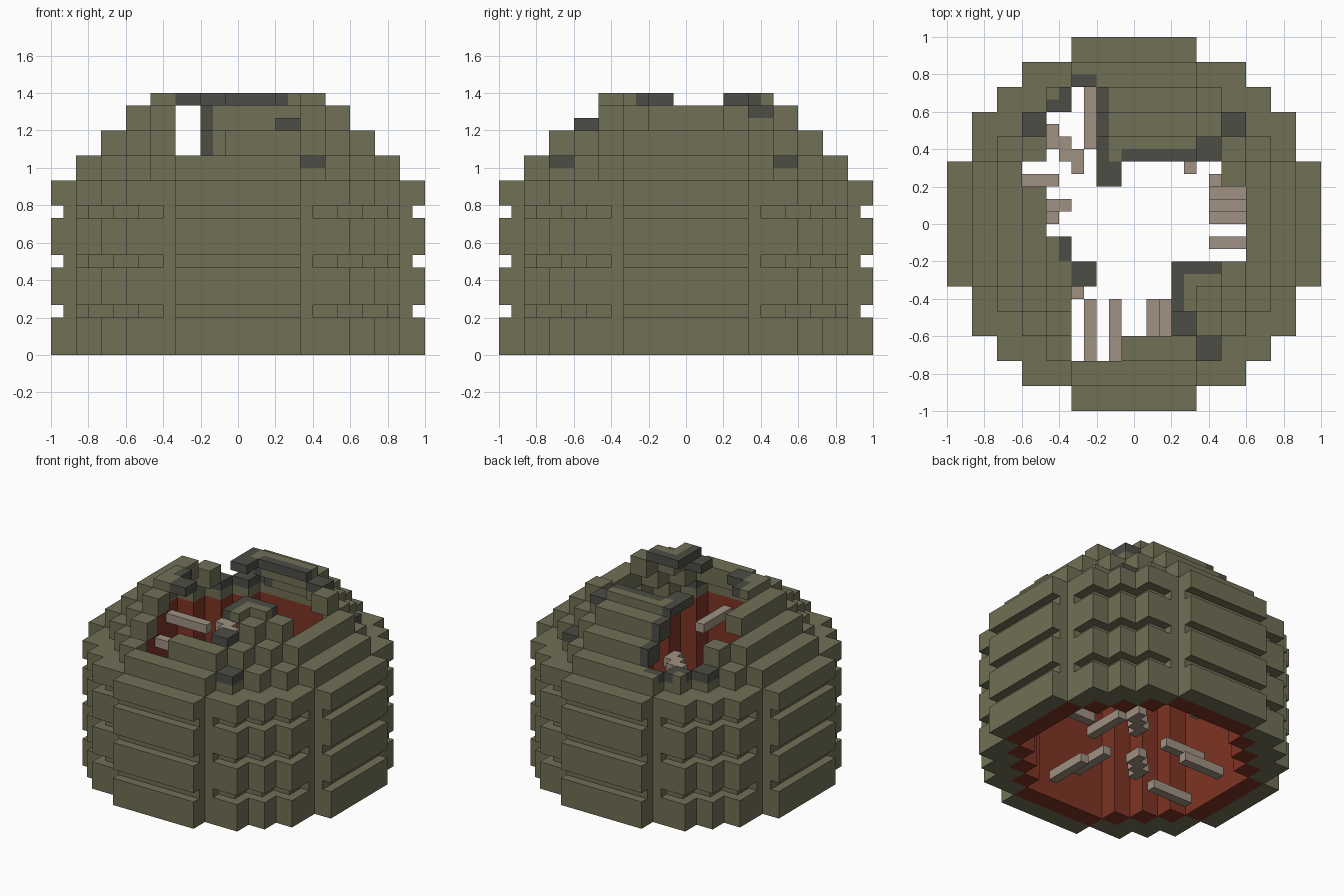
import bpy, bmesh
from mathutils import Vector

if "Cube" in bpy.data.objects:
    bpy.data.objects.remove(bpy.data.objects["Cube"], do_unlink=True)

U = 1 / 15  # size of one block unit


def material(name, rgb):
    m = bpy.data.materials.new(name)
    m.use_nodes = True
    m.diffuse_color = (*rgb, 1)
    bsdf = next(n for n in m.node_tree.nodes if n.type == 'BSDF_PRINCIPLED')
    bsdf.inputs["Base Color"].default_value = (*rgb, 1)
    bsdf.inputs["Roughness"].default_value = 0.9
    return m


OLIVE = material("olive shell", (0.165, 0.162, 0.092))
CHAR = material("charred grey", (0.075, 0.074, 0.062))
RED = material("rust red", (0.21, 0.035, 0.018))
BONE = material("pale beam", (0.35, 0.285, 0.225))


def box(x0, x1, y0, y1, z0, z1):
    return {(x, y, z) for x in range(x0, x1) for y in range(y0, y1) for z in range(z0, z1)}


def disc(steps, z0, z1):
    """Stepped round layer: a union of centred rectangles (half x, half y)."""
    cells = set()
    for hx, hy in steps:
        cells |= box(-hx, hx, -hy, hy, z0, z1)
    return cells


# Stepped outlines, named by half width
O15 = [(5, 15), (9, 13), (11, 11), (13, 9), (15, 5)]
O13 = [(5, 13), (7, 11), (9, 9), (11, 7), (13, 5)]
O11 = [(5, 11), (7, 9), (9, 7), (11, 5)]
O9 = [(5, 9), (7, 7), (9, 5)]
O7 = [(5, 7), (7, 5)]


def ring(outer, inner, z0, z1):
    return disc(outer, z0, z1) - disc(inner, z0, z1)


# Outer wall, with three horizontal grooves on the slabs and stepped corners
wall = ring(O15, O13, 0, 14)
for z in (3, 7, 11):
    layer = disc(O15, z, z + 1)
    for (x, y, _) in list(layer):
        ax, ay = abs(x + 0.5), abs(y + 0.5)
        rim = any((x + i, y + j, z) not in layer for i in (-1, 0, 1) for j in (-1, 0, 1))
        if rim and (max(ax, ay) > 14 or min(ax, ay) > 6):
            wall.discard((x, y, z))

lining = ring(O13, O11, 0, 14)

# Dome tiers, broken open
tier_1 = ring(O13, O11, 14, 16)
tier_2 = ring(O11, O9, 16, 18)
for hole in ((-5, -3, 9, 11), (-7, -5, 7, 9), (-5, -1, -11, -9)):
    tier_2 -= box(*hole, 16, 18)
tier_3 = ring(O9, O7, 18, 20)
for hole in ((-9, -7, 3, 5), (-7, -5, 5, 7), (-5, 3, -9, -7), (7, 9, -3, 3), (-5, -3, 7, 9)):
    tier_3 -= box(*hole, 18, 20)
tier_3 -= box(3, 5, -9, -7, 19, 20)
crown = set()
for piece in ((-7, -5, -5, -1), (-5, -3, -5, -3), (3, 7, -7, -3), (-3, 5, 5, 7), (-3, -1, 3, 5)):
    crown |= box(*piece, 20, 21)
crown &= disc(O7, 20, 21)

# Charred blocks along the broken edges
burnt = set()
for b in ((5, 7, -11, -9, 15, 16), (-9, -7, 7, 9, 15, 16), (7, 9, 7, 9, 15, 16),
          (-5, -3, 11, 12, 15, 16), (-6, -5, 9, 11, 15, 16), (-7, -6, 9, 10, 15, 16),
          (3, 5, -9, -7, 18, 19), (5, 7, 5, 7, 19, 20), (-3, -2, 5, 11, 16, 21),
          (-3, -1, 3, 5, 20, 21), (-1, 5, 5, 6, 20, 21), (3, 4, -7, -3, 20, 21),
          (3, 7, -4, -3, 20, 21), (-5, -3, -5, -3, 20, 21), (-6, -5, -3, -1, 20, 21)):
    burnt |= box(*b)
burnt &= tier_1 | tier_2 | tier_3 | crown

# Beams sticking inward from the walls: (position along the wall, height)
beams = set()
for y, z in ((3, 12), (1, 10), (0, 2), (-3, 5), (-5, 1)):
    beams |= box(-11, -6, y, y + 1, z, z + 1)
beams |= box(-6, -5, 1, 2, 10, 11)
for y, z in ((3, 11), (2, 4), (1, 8), (0, 2), (-2, 6)):
    beams |= box(6, 11, y, y + 1, z, z + 1)
for x, z in ((-4, 9), (-2, 4), (1, 2), (2, 12)):
    beams |= box(x, x + 1, -11, -6, z, z + 1)
for x, z in ((-4, 10), (0, 6), (3, 3)):
    beams |= box(x, x + 1, 6, 11, z, z + 1)
# Diagonal stepped beams in the corners
for sx, sy, z in ((-1, 1, 11), (-1, 1, 5), (1, 1, 8), (-1, -1, 4), (-1, -1, 9), (1, -1, 7)):
    for k in range(4, 8):
        for a, b in ((k, k), (k, k + 1)):
            beams.add((a if sx > 0 else -a - 1, b if sy > 0 else -b - 1, z))
beams -= lining

SIDES = [Vector(v) for v in ((1, 0, 0), (-1, 0, 0), (0, 1, 0), (0, -1, 0), (0, 0, 1), (0, 0, -1))]
solid = wall | lining | tier_1 | tier_2 | tier_3 | crown | beams


def build(name, cells, mat):
    """Skin a set of block cells and merge the flat faces."""
    bm = bmesh.new()
    verts = {}

    def vert(p):
        key = tuple(round(c) for c in p)
        if key not in verts:
            verts[key] = bm.verts.new(Vector(key) * U)
        return verts[key]

    for c in sorted(cells):
        mid = Vector(c) + Vector((0.5, 0.5, 0.5))
        for n in SIDES:
            if tuple(round(a + b) for a, b in zip(c, n)) in solid:
                continue
            s = Vector((n.y, n.z, n.x))
            t = n.cross(s)
            bm.faces.new([vert(mid + (n + s * i + t * j) / 2)
                          for i, j in ((-1, -1), (1, -1), (1, 1), (-1, 1))])
    bmesh.ops.dissolve_limit(bm, angle_limit=0.01, verts=bm.verts[:], edges=bm.edges[:])
    mesh = bpy.data.meshes.new(name)
    bm.to_mesh(mesh)
    bm.free()
    mesh.materials.append(mat)
    bpy.context.scene.collection.objects.link(bpy.data.objects.new(name, mesh))


build("outer_wall", wall, OLIVE)
build("inner_lining", lining, RED)
for i, tier in enumerate((tier_1, tier_2, tier_3), 1):
    build(f"dome_tier_{i}", tier - burnt, OLIVE)
build("dome_crown", crown - burnt, OLIVE)
build("charred_edges", burnt, CHAR)
build("inner_beams", beams, BONE)
